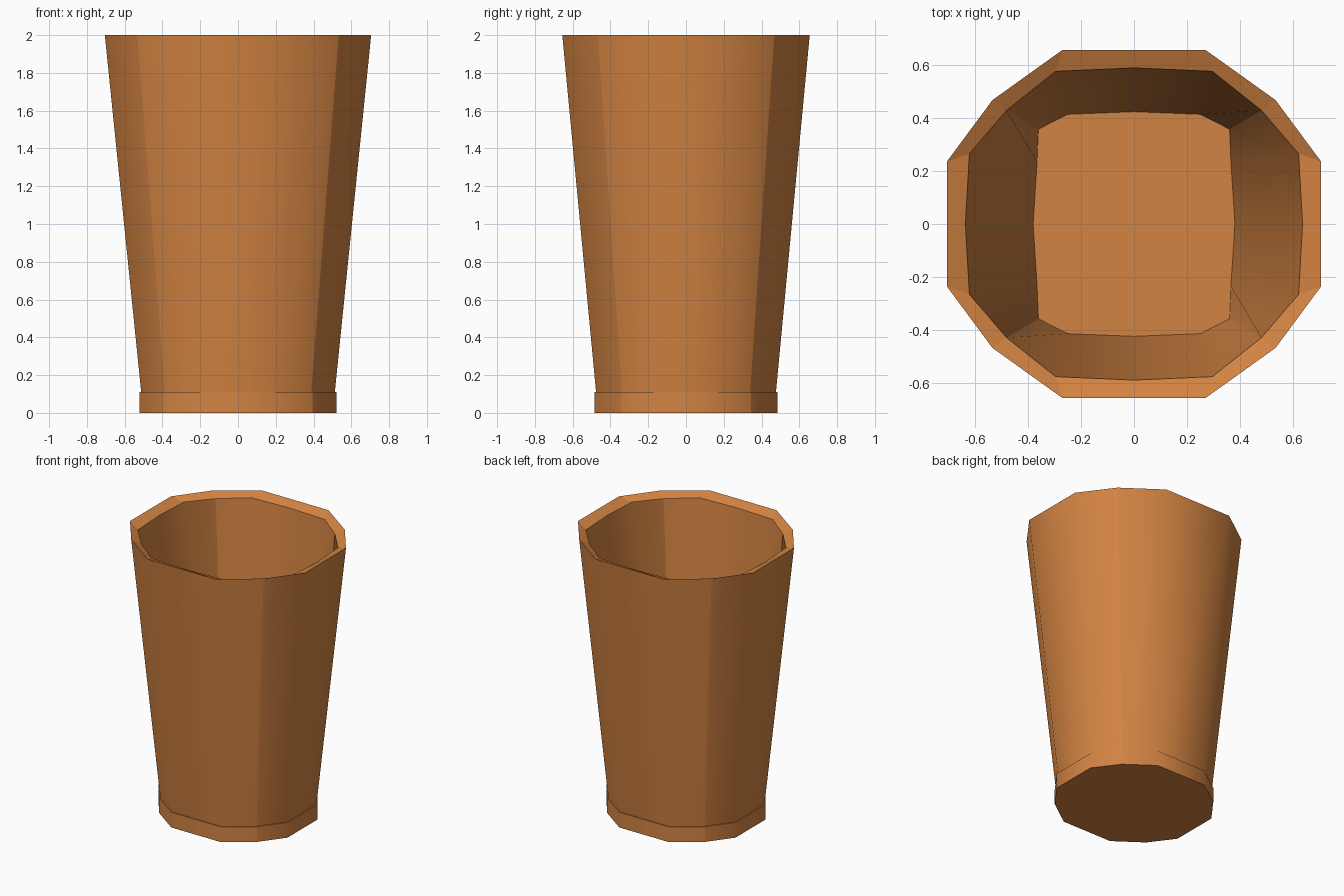
import bpy, bmesh, math

if "Cube" in bpy.data.objects:
    bpy.data.objects.remove(bpy.data.objects["Cube"])

# Quarter outlines, mirrored to all four quadrants
OUTER = [(0.705, 0.235), (0.533, 0.467), (0.27, 0.655)]
INNER_TOP = [(0.635, 0), (0.62, 0.265), (0.48, 0.428), (0.295, 0.575), (0, 0.588)]
INNER_LOW = [(0.38, 0), (0.365, 0.235), (0.36, 0.357), (0.25, 0.413), (0, 0.423)]

bm = bmesh.new()


def ring(quarter, z, scale=1.0):
    pts = {(sx * x + 0.0, sy * y + 0.0) for x, y in quarter for sx in (1, -1) for sy in (1, -1)}
    pts = sorted(pts, key=lambda p: math.atan2(p[1], p[0]) % (2 * math.pi))
    return [bm.verts.new((x * scale, y * scale, z)) for x, y in pts]


def wall(a, b, corner):
    """Skin two equal rings; the diagonal corner edges stay hard."""
    n = len(a)
    for i in range(n):
        j = (i + 1) % n
        bm.faces.new((a[i], a[j], b[j], b[i])).smooth = True
    for i in range(corner, n, n // 4):
        bm.edges.get((a[i], b[i])).smooth = False


# Foot band, step and flared outer wall
foot = ring(OUTER, 0, 0.738)
band = ring(OUTER, 0.11, 0.738)
step = ring(OUTER, 0.11, 0.727)
lip = ring(OUTER, 2)
wall(foot, band, 1)
wall(band, step, 1)
wall(step, lip, 1)
bm.faces.new(foot[::-1])

# Hollow inside and floor
mouth = ring(INNER_TOP, 1.97)
floor = ring(INNER_LOW, 0.11)
wall(mouth, floor, 2)
bm.faces.new(floor)

# Rim sloping inward from the 12-sided lip to the 16-sided mouth
match = lambda i: 4 * (i // 3) + 1 + i % 3
for i in range(12):
    inner = [mouth[k % 16] for k in range(match(i + 1), match(i) - 1, -1)]
    bm.faces.new([lip[i], lip[(i + 1) % 12]] + inner)

# Hard horizontal edges
for r in (foot, band, step, lip, mouth, floor):
    for i, v in enumerate(r):
        bm.edges.get((v, r[(i + 1) % len(r)])).smooth = False

bmesh.ops.recalc_face_normals(bm, faces=bm.faces)
mesh = bpy.data.meshes.new("cup")
bm.to_mesh(mesh)
bm.free()
cup = bpy.data.objects.new("cup", mesh)
bpy.context.collection.objects.link(cup)

clay = bpy.data.materials.new("clay")
clay.diffuse_color = (0.65, 0.23, 0.055, 1)
clay.use_nodes = True
clay.node_tree.nodes["Principled BSDF"].inputs["Base Color"].default_value = clay.diffuse_color
mesh.materials.append(clay)
